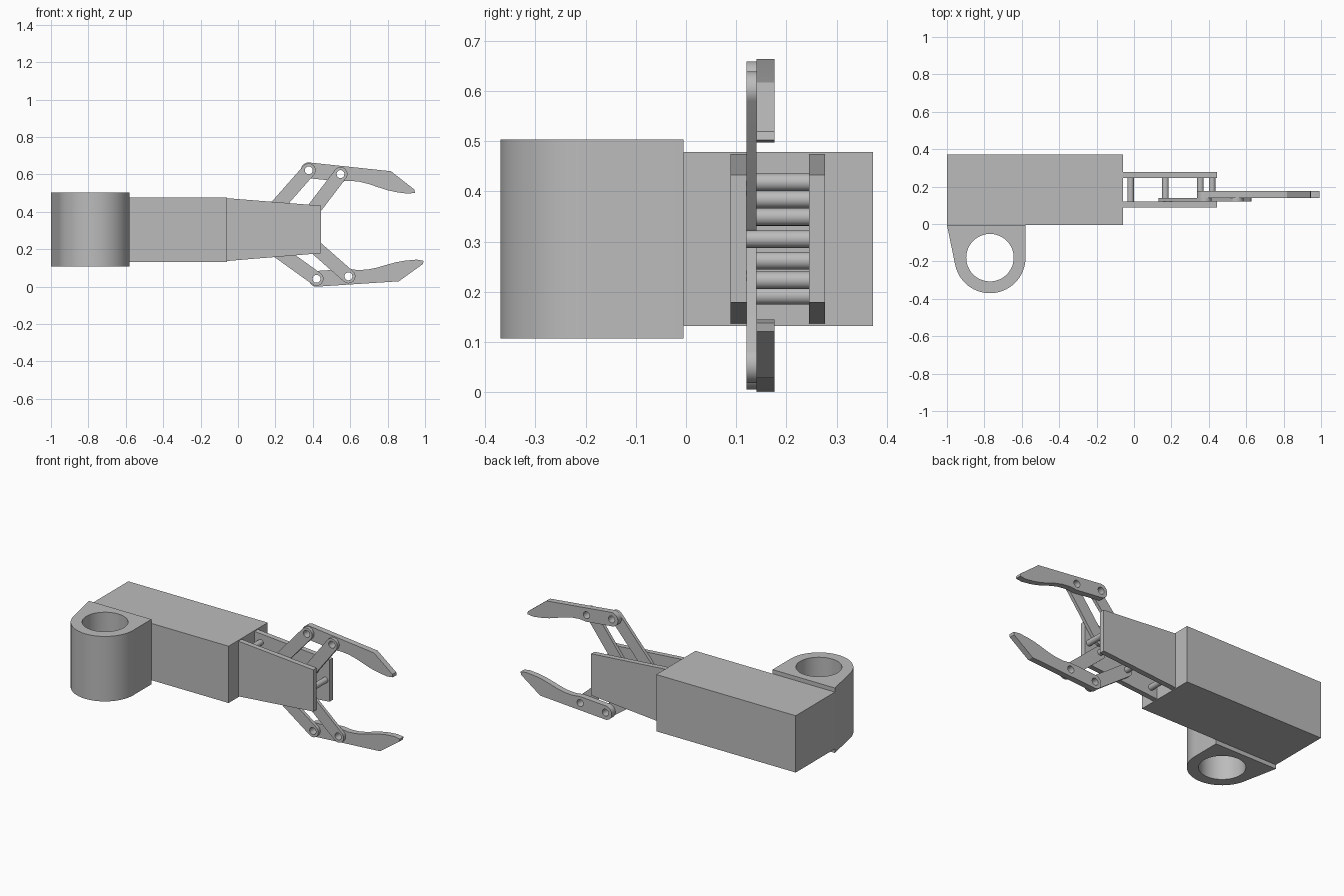
import bpy, bmesh, math
from mathutils import Vector, Matrix

if "Cube" in bpy.data.objects:
    bpy.data.objects.remove(bpy.data.objects["Cube"])

grey = bpy.data.materials.new("grey metal")
grey.diffuse_color = (0.5, 0.5, 0.5, 1)
grey.use_nodes = True
grey.node_tree.nodes["Principled BSDF"].inputs["Base Color"].default_value = grey.diffuse_color


def arc(cx, cy, r, a0, a1, n):
    """Points on an arc, angles in degrees."""
    return [(cx + r * math.cos(math.radians(a0 + (a1 - a0) * i / n)),
             cy + r * math.sin(math.radians(a0 + (a1 - a0) * i / n))) for i in range(n + 1)]


def circle(cx, cy, r, n=32):
    return arc(cx, cy, r, 0, 360, n)[:-1]


def prism(name, outline, lo, hi, holes=(), axis="y"):
    """Extrude an outline with holes from lo to hi along y (x-z outline) or z (x-y outline)."""
    bm = bmesh.new()
    for loop in [outline, *holes]:
        vs = [bm.verts.new((a, lo, b) if axis == "y" else (a, b, lo)) for a, b in loop]
        for i, v in enumerate(vs):
            bm.edges.new((v, vs[(i + 1) % len(vs)]))
    if holes:
        bmesh.ops.triangle_fill(bm, edges=bm.edges[:], use_beauty=True)
    else:
        bm.faces.new(bm.verts[:])
    top = bmesh.ops.extrude_face_region(bm, geom=bm.faces[:], use_keep_orig=True)
    step = Vector((0, hi - lo, 0) if axis == "y" else (0, 0, hi - lo))
    bmesh.ops.translate(bm, vec=step, verts=[g for g in top["geom"] if isinstance(g, bmesh.types.BMVert)])
    bmesh.ops.recalc_face_normals(bm, faces=bm.faces[:])
    me = bpy.data.meshes.new(name)
    bm.to_mesh(me)
    bm.free()
    ob = bpy.data.objects.new(name, me)
    bpy.context.collection.objects.link(ob)
    me.materials.append(grey)
    bpy.ops.object.select_all(action="DESELECT")
    ob.select_set(True)
    bpy.context.view_layer.objects.active = ob
    bpy.ops.object.shade_smooth_by_angle(angle=math.radians(30))
    return ob


# Arm body and the mounting collar at its rear
prism("arm_body", [(-1, 0.14), (-0.06, 0.14), (-0.06, 0.486), (-1, 0.486)], -0.005, 0.372)
CX, CY = -0.77, -0.18
prism("mount_collar", [(-1, -0.005)] + arc(CX, CY, 0.19, 191.5, 360, 40) + [(-0.58, -0.005)],
      0.115, 0.511, [circle(CX, CY, 0.127, 48)], "z")

# Two tapered side plates
taper = [(-0.06, 0.145), (0.445, 0.187), (0.445, 0.441), (-0.06, 0.481)]
prism("side_plate_front", taper, 0.089, 0.12)
prism("side_plate_back", taper, 0.245, 0.277)

# Cross pins between the plates
pins = [(-0.018, 0.426), (-0.018, 0.2), (0.168, 0.392), (0.168, 0.231),
        (0.355, 0.357), (0.355, 0.27), (0.418, 0.313)]
for i, (x, z) in enumerate(pins):
    prism(f"cross_pin_{i + 1}", circle(x, z, 0.0175, 24), 0.12, 0.245)


def link(name, a, b):
    """Round-ended bar from a fixed pin a to a drilled pivot b."""
    ang = math.degrees(math.atan2(b[1] - a[1], b[0] - a[0]))
    outline = arc(*b, 0.037, ang - 90, ang + 90, 16) + arc(*a, 0.037, ang + 90, ang + 270, 16)
    prism(name, outline, 0.12, 0.14, [circle(*b, 0.021)])


# Finger outline around its rear pivot, drawn for the upper jaw
finger = arc(0, 0, 0.042, 262, 87, 18) + [
    (0.44, -0.005), (0.565, -0.103), (0.568, -0.12), (0.53, -0.125), (0.47, -0.117),
    (0.42, -0.106), (0.37, -0.09), (0.32, -0.073), (0.27, -0.061), (0.22, -0.056), (0.17, -0.06)]


def jaw(side, pivot, flip, turn, base):
    rot = Matrix.Rotation(math.radians(turn), 2)

    def place(p):
        q = rot @ Vector(p)
        return (pivot[0] + q.x, pivot[1] + flip * q.y)

    second = place((0.17, -0.02))
    prism(f"{side}_finger", [place(p) for p in finger], 0.14, 0.176,
          [circle(*pivot, 0.021), circle(*second, 0.021)])
    link(f"{side}_rear_link", base[0], pivot)
    link(f"{side}_front_link", base[1], second)


jaw("upper", (0.378, 0.63), 1, 0, [pins[2], pins[4]])
jaw("lower", (0.42, 0.05), -1, 2.4, [pins[3], pins[5]])

# Settle the model on the ground
bpy.context.view_layer.update()
low = min((o.matrix_world @ v.co).z for o in bpy.data.objects for v in o.data.vertices)
for o in bpy.data.objects:
    o.location.z -= low
